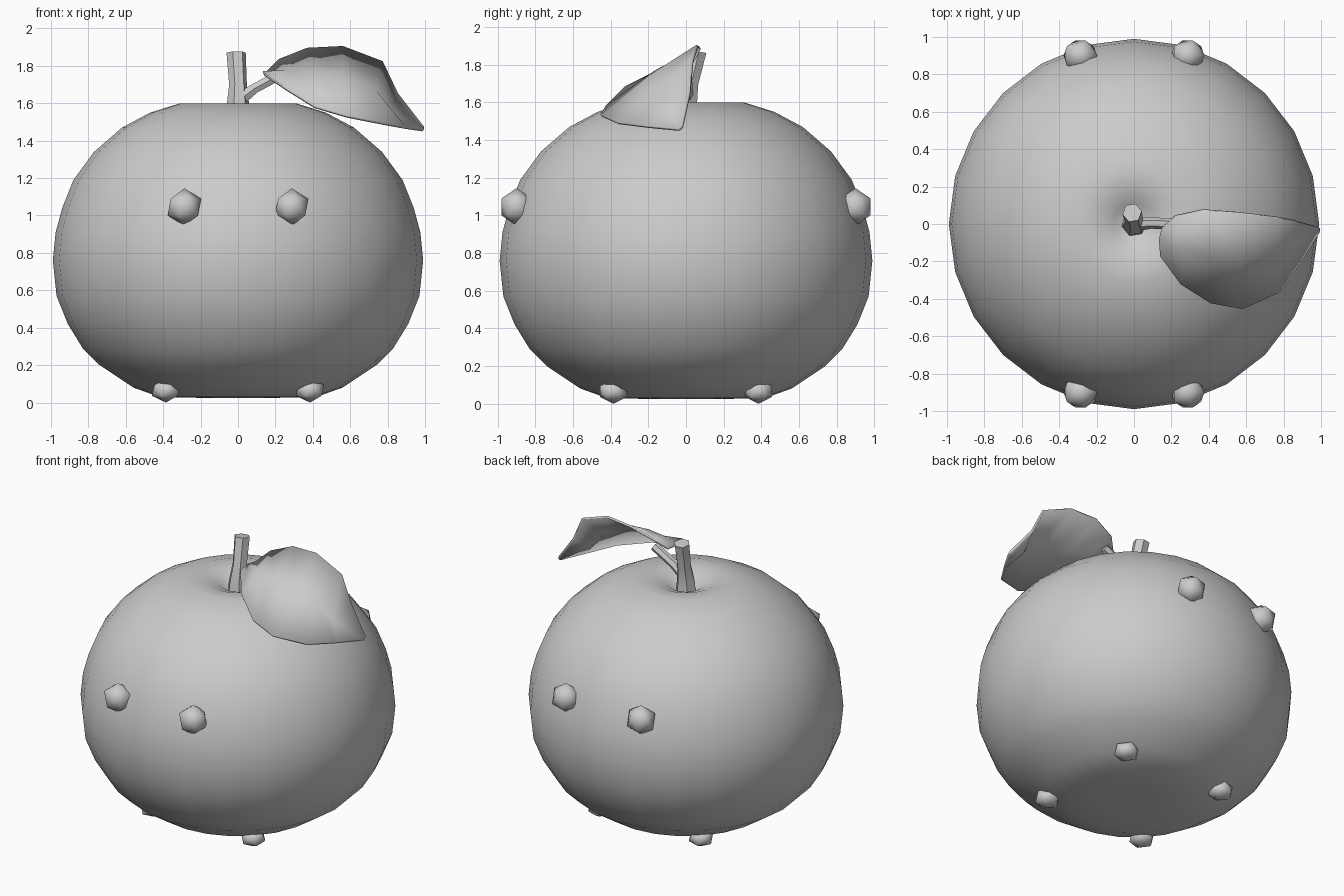
import bpy
import bmesh
import math
from mathutils import Vector

cube = bpy.data.objects.get("Cube")
if cube:
    bpy.data.objects.remove(cube, do_unlink=True)

grey = bpy.data.materials.new("plain grey")
grey.use_nodes = True
COLOUR = (0.6, 0.6, 0.6, 1)
grey.diffuse_color = COLOUR
grey.node_tree.nodes["Principled BSDF"].inputs["Base Color"].default_value = COLOUR


def finish(name, bm, angle=60):
    """Turn a bmesh into a smooth shaded grey object."""
    bmesh.ops.recalc_face_normals(bm, faces=bm.faces)
    mesh = bpy.data.meshes.new(name)
    bm.to_mesh(mesh)
    bm.free()
    mesh.materials.append(grey)
    obj = bpy.data.objects.new(name, mesh)
    bpy.context.collection.objects.link(obj)
    bpy.ops.object.select_all(action="DESELECT")
    obj.select_set(True)
    bpy.context.view_layer.objects.active = obj
    bpy.ops.object.shade_smooth_by_angle(angle=math.radians(angle))
    return obj


def bridge(bm, rings, closed=True):
    """Join neighbouring rows of vertices with quads."""
    for a, b in zip(rings, rings[1:]):
        n = len(a)
        for i in range(n if closed else n - 1):
            j = (i + 1) % n
            bm.faces.new((a[i], a[j], b[j], b[i]))


def lathe(name, profile, sides):
    bm = bmesh.new()
    rings = []
    for r, z in profile:
        angles = [math.tau * i / sides for i in range(sides)]
        rings.append([bm.verts.new((r * math.cos(a), r * math.sin(a), z)) for a in angles])
    bridge(bm, rings)
    bm.faces.new(rings[0])
    bm.faces.new(rings[-1])
    return finish(name, bm)


def tube(name, points, radii, sides=6):
    """Tapered rod along a path with capped ends."""
    points = [Vector(p) for p in points]
    turn = (points[-1] - points[0]).to_track_quat("Z", "Y")
    bm = bmesh.new()
    rings = []
    for p, r in zip(points, radii):
        ring = []
        for i in range(sides):
            a = math.tau * i / sides
            ring.append(bm.verts.new(p + turn @ Vector((r * math.cos(a), r * math.sin(a), 0))))
        rings.append(ring)
    bridge(bm, rings)
    bm.faces.new(rings[0])
    bm.faces.new(rings[-1])
    return finish(name, bm, 50)


def knob(name, centre, size):
    bm = bmesh.new()
    bmesh.ops.create_icosphere(bm, subdivisions=1, radius=1)
    bmesh.ops.subdivide_edges(bm, edges=bm.edges, cuts=1, use_grid_fill=True)
    bmesh.ops.scale(bm, vec=size, verts=bm.verts)
    bmesh.ops.translate(bm, vec=centre, verts=bm.verts)
    return finish(name, bm, 70)


# Squat round fruit with a dimple on top
lathe("fruit_body", [
    (0.2, 0.025), (0.42, 0.03), (0.56, 0.08), (0.74, 0.2), (0.83, 0.29), (0.91, 0.42),
    (0.97, 0.57), (0.99, 0.76), (0.975, 0.91), (0.94, 1.04), (0.88, 1.19),
    (0.77, 1.34), (0.62, 1.47), (0.47, 1.55), (0.31, 1.6), (0.2, 1.595),
    (0.11, 1.56), (0.05, 1.52)], 24)

# Eyes on the front and the back, feet underneath
for y, face in ((-1, "front"), (1, "back")):
    for x, side in ((1, "left"), (-1, "right")):
        knob(f"{face}_{side}_eye", (0.287 * x, 0.9 * y, 1.045), (0.1, 0.095, 0.1))
        knob(f"{face}_{side}_foot", (0.385 * x, 0.385 * y, 0.065), (0.085, 0.085, 0.065))

# Stem and the twig that carries the leaf
tube("stem", [(0, 0, 1.5), (0, 0, 1.58), (0, 0.02, 1.7), (-0.01, 0.06, 1.87)],
     [0.07, 0.062, 0.048, 0.052])
tube("twig", [(0.01, 0, 1.62), (0.09, 0.005, 1.68), (0.24, 0, 1.76)], [0.04, 0.03, 0.03])

# Drooping leaf: back edge, upper fold, midrib, lower fold, front edge
ROWS = (
    ((0.15, -0.02, 1.76), (0.22, 0.045, 1.83), (0.37, 0.075, 1.89), (0.56, 0.06, 1.9),
     (0.77, 0.035, 1.82), (0.85, 0.02, 1.65), (0.99, -0.02, 1.47)),
    ((0.135, -0.08, 1.765), (0.26, -0.13, 1.77), (0.4, -0.16, 1.765), (0.56, -0.19, 1.74),
     (0.73, -0.17, 1.67), (0.81, -0.12, 1.57), (0.99, -0.03, 1.46)),
    ((0.14, -0.17, 1.755), (0.25, -0.32, 1.68), (0.41, -0.42, 1.58), (0.58, -0.45, 1.53),
     (0.78, -0.36, 1.49), (0.89, -0.2, 1.47), (0.99, -0.04, 1.455)),
)
bm = bmesh.new()
bridge(bm, [[bm.verts.new(p) for p in row] for row in ROWS], closed=False)
leaf = finish("leaf", bm, 50)
thickness = leaf.modifiers.new("thickness", "SOLIDIFY")
thickness.thickness = 0.015
thickness.offset = 0
